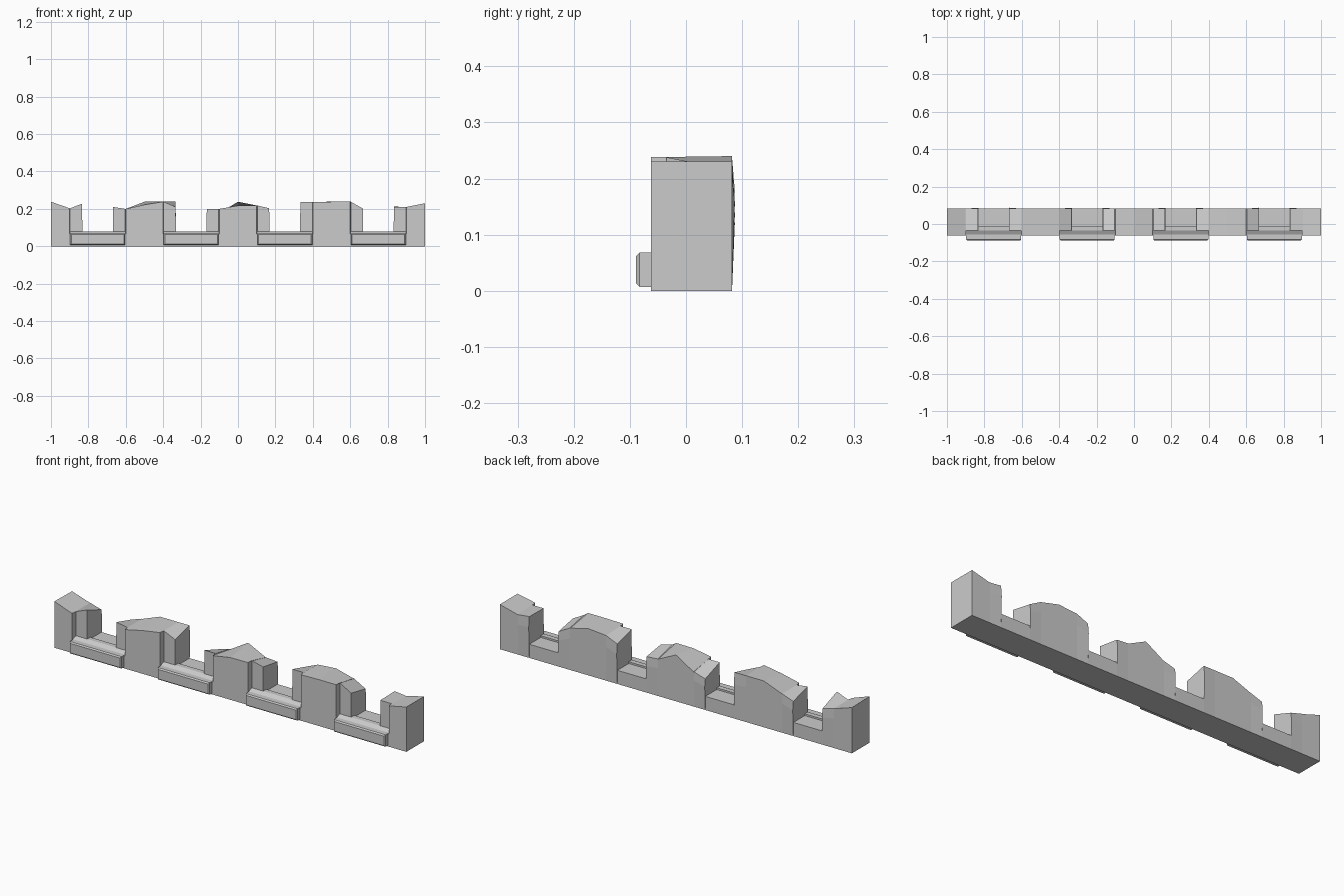
import bpy, bmesh

if "Cube" in bpy.data.objects:
    bpy.data.objects.remove(bpy.data.objects["Cube"])

FRONT, RECESS, BACK = -0.062, -0.035, 0.082
FLOOR = 0.07
SILL_CENTRES = (-0.75, -0.25, 0.25, 0.75)

# Broken top edge of each pier: (x, front height, back height, kind)
# kind: 'j' = recessed jamb beside an opening, 'm' = full-depth wall
PIERS = [
    [(-1, .238, .235, 'm'), (-.9, .203, .203, 'm'), (-.9, .203, .203, 'j'), (-.833, .228, .185, 'j')],
    [(-.667, .21, .178, 'j'), (-.6, .2, .2, 'j'), (-.6, .2, .2, 'm'), (-.5, .222, .238, 'm'),
     (-.4, .238, .238, 'm'), (-.4, .238, .238, 'j'), (-.333, .21, .238, 'j')],
    [(-.167, .2, .16, 'j'), (-.1, .2, .178, 'j'), (-.1, .2, .178, 'm'), (0, .217, .238, 'm'),
     (.1, .218, .19, 'm'), (.1, .218, .19, 'j'), (.167, .203, .185, 'j')],
    [(.333, .236, .205, 'j'), (.4, .236, .232, 'j'), (.4, .236, .232, 'm'), (.5, .238, .24, 'm'),
     (.6, .238, .215, 'm'), (.6, .238, .215, 'j'), (.667, .202, .18, 'j')],
    [(.833, .21, .212, 'j'), (.9, .21, .205, 'j'), (.9, .21, .205, 'm'), (1, .23, .23, 'm')],
]


def finish(name, bm):
    bmesh.ops.recalc_face_normals(bm, faces=bm.faces)
    mesh = bpy.data.meshes.new(name)
    bm.to_mesh(mesh)
    bm.free()
    obj = bpy.data.objects.new(name, mesh)
    bpy.context.collection.objects.link(obj)
    return obj


def loft(name, rings):
    """Skin a row of equal-sized cross-sections and cap both ends."""
    bm = bmesh.new()
    vs = [[bm.verts.new(p) for p in ring] for ring in rings]
    n = len(rings[0])
    for a, b in zip(vs, vs[1:]):
        for i in range(n):
            j = (i + 1) % n
            bm.faces.new((a[i], a[j], b[j], b[i]))
    bm.faces.new(vs[0])
    bm.faces.new(vs[-1])
    return finish(name, bm)


def section(x, yf, zf, zb, bulge=0.0):
    return [(x, yf, 0), (x, BACK, 0), (x, BACK + bulge, .75 * zb), (x, BACK, zb), (x, yf, zf)]


# Wall: one continuous skin along x, dropping to the floor at each opening
rings = []
for k, pier in enumerate(PIERS):
    if k > 0:
        rings.append(section(pier[0][0] - .0005, RECESS, FLOOR, FLOOR))
    for i, (x, zf, zb, kind) in enumerate(pier):
        # keep the jamb step a hair away from the doubled wall column
        if kind == 'j' and i > 0 and pier[i - 1][3] == 'm':
            x += .003
        if kind == 'j' and i + 1 < len(pier) and pier[i + 1][3] == 'm':
            x -= .003
        by_opening = abs(x) < .99 and i in (0, len(pier) - 1)
        rings.append(section(x, RECESS if kind == 'j' else FRONT, zf, zb, .005 if by_opening else 0))
    if k < len(PIERS) - 1:
        rings.append(section(pier[-1][0] + .0005, RECESS, FLOOR, FLOOR))
loft("ruined_wall", rings)

# Window bases: sloped ledge filling the recess under each opening
ledge = [(FRONT, 0), (FRONT, .065), (RECESS, .079), (-.01, .079), (-.01, 0)]
for c in SILL_CENTRES:
    loft("window_ledge", [[(x, y, z) for y, z in ledge] for x in (c - .15, c + .15)])

# Projecting sills: slab with chamfered front
for c in SILL_CENTRES:
    def rect(y, inset):
        w, lo, hi = .147 - inset, .007 + inset, .068 - inset
        return [(c - w, y, lo), (c + w, y, lo), (c + w, y, hi), (c - w, y, hi)]
    loft("window_sill", [rect(-.05, 0), rect(-.083, 0), rect(-.089, .006)])
